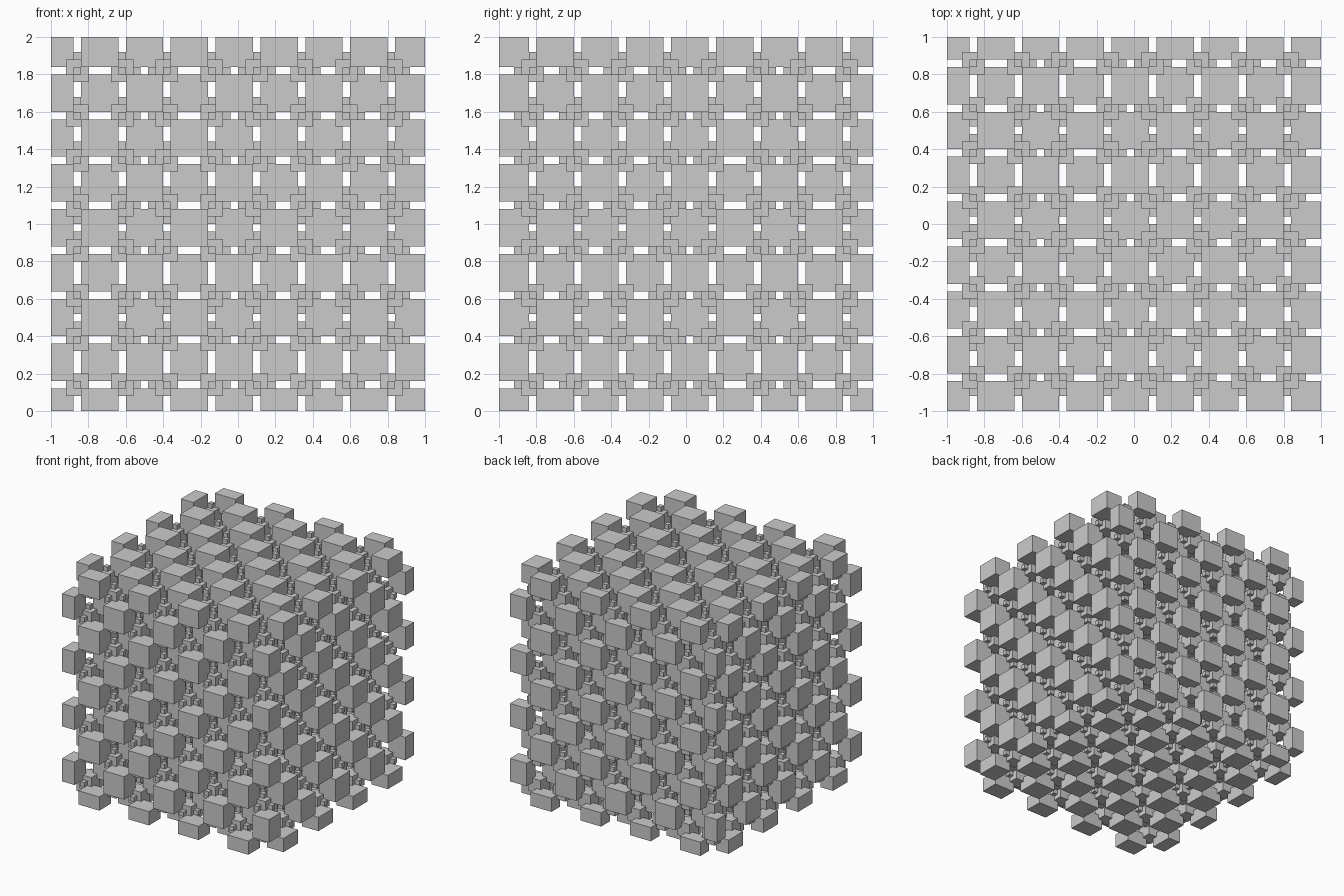
import bpy
from math import cos, pi

if "Cube" in bpy.data.objects:
    bpy.data.objects.remove(bpy.data.objects["Cube"])

N = 50                 # blocks along each side
S = 2.0 / N            # block size

# Periodic block lattice: alternating cubes joined by small corner blocks
c1 = [cos(i * pi / 6) for i in range(N)]
c2 = [cos(2 * (i * pi / 6)) for i in range(N)]


def field(i, j, k):
    a, b, c = c2[i], c2[j], c2[k]
    return 4 * c1[i] * c1[j] * c1[k] - (a * b + b * c + c * a)


R = range(N)
solid = {(i, j, k) for i in R for j in R for k in R if field(i, j, k) < 0}

# Outer skin: one quad wherever a filled block meets an empty one
verts, faces, index = [], [], {}


def corner(p):
    if p not in index:
        index[p] = len(verts)
        # second lattice axis runs from back (+y) to front (-y)
        verts.append((-1 + p[0] * S, 1 - p[1] * S, p[2] * S))
    return index[p]


for cell in sorted(solid):
    for axis in range(3):
        u, v = (axis + 1) % 3, (axis + 2) % 3
        for side in (0, 1):
            near = list(cell)
            near[axis] += 2 * side - 1
            if tuple(near) in solid:
                continue
            quad = []
            for du, dv in ((0, 0), (1, 0), (1, 1), (0, 1)):
                p = list(cell)
                p[axis] += side
                p[u] += du
                p[v] += dv
                quad.append(corner(tuple(p)))
            # the y flip mirrors the winding
            faces.append(quad[::-1] if side else quad)

mesh = bpy.data.meshes.new("block_lattice")
mesh.from_pydata(verts, [], faces)
mesh.update()
lattice = bpy.data.objects.new("block_lattice", mesh)
bpy.context.collection.objects.link(lattice)
